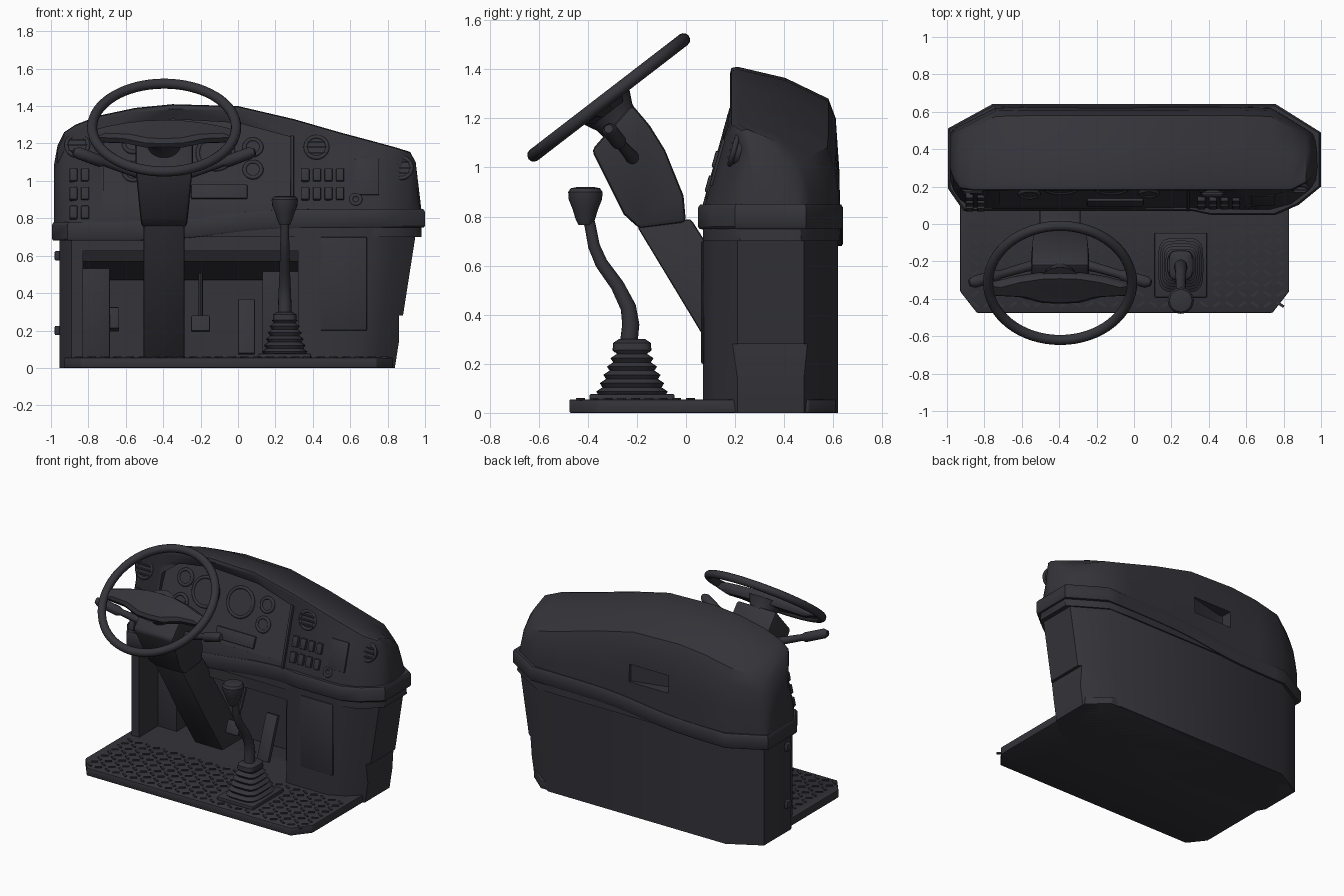
import bpy, bmesh, math
from mathutils import Vector, Matrix

if "Cube" in bpy.data.objects:
    bpy.data.objects.remove(bpy.data.objects["Cube"])

mat = bpy.data.materials.new("charcoal_plastic")
mat.diffuse_color = (0.034, 0.034, 0.042, 1)
mat.use_nodes = True
mat.node_tree.nodes["Principled BSDF"].inputs["Base Color"].default_value = mat.diffuse_color


def finish(ob, bevel=0, angle=35):
    ob.data.materials.clear()
    ob.data.materials.append(mat)
    bpy.ops.object.select_all(action='DESELECT')
    ob.select_set(True)
    bpy.context.view_layer.objects.active = ob
    if bevel:
        m = ob.modifiers.new("bevel", 'BEVEL')
        m.width, m.segments, m.limit_method = bevel, 2, 'ANGLE'
        bpy.ops.object.modifier_apply(modifier=m.name)
    bpy.ops.object.shade_smooth_by_angle(angle=math.radians(angle))
    return ob


def from_bmesh(name, bm, bevel=0):
    bmesh.ops.recalc_face_normals(bm, faces=bm.faces)
    me = bpy.data.meshes.new(name)
    bm.to_mesh(me)
    bm.free()
    ob = bpy.data.objects.new(name, me)
    bpy.context.collection.objects.link(ob)
    return finish(ob, bevel)


def loft(name, rings, bevel=0, closed=False):
    bm = bmesh.new()
    vs = [[bm.verts.new(p) for p in r] for r in rings]
    n = len(vs[0])
    pairs = list(zip(vs, vs[1:])) + ([(vs[-1], vs[0])] if closed else [])
    for a, b in pairs:
        for i in range(n):
            bm.faces.new((a[i], a[(i + 1) % n], b[(i + 1) % n], b[i]))
    if not closed:
        bm.faces.new(vs[0])
        bm.faces.new(vs[-1])
    return from_bmesh(name, bm, bevel)


def box(name, c, s, rot_x=0, bevel=0.006):
    bm = bmesh.new()
    M = Matrix.Translation(c) @ Matrix.Rotation(rot_x, 4, 'X') @ Matrix.Diagonal((*s, 1))
    bmesh.ops.create_cube(bm, size=1, matrix=M)
    return from_bmesh(name, bm, bevel)


def tube(name, pts, radii, n=16):
    pts = [Vector(p) for p in pts]
    rings = []
    for i, p in enumerate(pts):
        d = (pts[min(i + 1, len(pts) - 1)] - pts[max(i - 1, 0)]).normalized()
        u = d.cross(Vector((0, 1, 0.01))).normalized()
        w = d.cross(u)
        rings.append([p + radii[i] * (u * math.cos(t) + w * math.sin(t))
                      for t in (2 * math.pi * k / n for k in range(n))])
    return loft(name, rings)


def torus(name, loc, R, r, rot_x, seg=32):
    bpy.ops.mesh.primitive_torus_add(location=loc, rotation=(rot_x, 0, 0), major_radius=R,
                                     minor_radius=r, major_segments=seg, minor_segments=12)
    bpy.context.object.name = name
    return finish(bpy.context.object, angle=80)


def cut(ob, cutter):
    m = ob.modifiers.new("cut", 'BOOLEAN')
    m.operation, m.object, m.solver = 'DIFFERENCE', cutter, 'EXACT'
    bpy.context.view_layer.objects.active = ob
    bpy.ops.object.modifier_apply(modifier=m.name)
    bpy.data.objects.remove(cutter)
    finish(ob)


# floor plate with raised treads
plan = [(-.93, -.36), (-.84, -.475), (.74, -.475), (.83, -.36), (.83, .5), (.7, .61), (-.74, .61), (-.93, .5)]
loft("floor_plate", [[(x, y, z) for x, y in plan] for z in (0, .055)], .006)
bm = bmesh.new()
for i in range(25):
    for j in range(9):
        x, y = -.85 + .068 * i, -.43 + .056 * j
        if abs(x - .25) > .16 or abs(y + .22) > .19:
            R = Matrix.Rotation(.6 if (i + j) % 2 else -.6, 4, 'Z')
            bmesh.ops.create_cube(bm, size=1, matrix=Matrix.Translation((x, y, .056)) @ R
                                  @ Matrix.Diagonal((.045, .014, .01, 1)))
from_bmesh("floor_treads", bm)

# lower cabinet with footwell and side step cut out
outline = [(-.97, .2), (-.89, .09), (.3, .09), (.4, .07), (.74, .07), (.86, .12), (.975, .21),
           (.975, .48), (.74, .62), (-.74, .62), (-.97, .5)]


def cabinet_ring(z):
    k = .86 + .125 * z / .78
    return [(max(x, -.955) if x < 0 else x * k, y, z) for x, y in outline]


cabinet = loft("lower_cabinet", [cabinet_ring(z) for z in (0, .4, .76)])
cut(cabinet, box("footwell_cutter", (-.255, .19, .34), (1.15, .58, .57), bevel=0))
cut(cabinet, box("step_cutter", (1.06, .35, .12), (.4, .9, .32), bevel=0))
box("footwell_left_block", (-.76, .4, .3), (.15, .2, .6))
box("footwell_right_block", (.23, .42, .3), (.2, .16, .6))
loft("footwell_ceiling", [[(x, .16, .64), (x, .2, .57), (x, .46, .47), (x, .5, .64)] for x in (-.84, .33)])
box("cabinet_door", (.565, .068, .45), (.25, .012, .5))
for z in (.6, .2):
    box("side_latch", (-.965, .25, z), (.03, .05, .05))

# upper hood, lofted across the width: x, front y, back y, top z
stations = [(-.985, .24, .48, 1.08), (-.965, .18, .51, 1.19), (-.93, .13, .53, 1.26), (-.87, .09, .56, 1.30),
            (-.74, .08, .625, 1.35), (-.55, .08, .63, 1.39), (-.35, .08, .63, 1.41), (0, .08, .63, 1.40),
            (.3, .08, .63, 1.33), (.55, .07, .63, 1.258), (.73, .07, .625, 1.21), (.84, .1, .56, 1.18),
            (.92, .16, .51, 1.155), (.95, .19, .49, 1.1), (.98, .22, .47, .85)]


def hood_ring(x, f, b, t):
    h = t - .7
    z1, z2 = .7 + min(.12, .3 * h), t - min(.1, .3 * h)
    rim = max(.18, f + .06)
    b1, b2 = t - min(.13, .3 * h), t - min(.21, .5 * h)
    pts = [(f, .7), (f, z1), (f + .28 * (z2 - z1), z2), (rim, t - .025), (rim + .005, t - .005), (rim + .03, t),
           ((rim + b) / 2, t - .35 * (t - b1)), (b - .05, b1), (b - .02, b2), (b - .005, .7 + .4 * h), (b, .7)]
    return [(x, y, z) for y, z in pts]


hood = loft("dashboard_hood", [hood_ring(*s) for s in stations])


def deep(z):     # back plane of the instrument recess
    return .085 + .4 * (z - .85)


recess = [(-.72, .88), (.28, .88), (.28, 1.235), (0, 1.31), (-.35, 1.33), (-.6, 1.29), (-.72, 1.2)]
cut(hood, loft("recess_cutter", [[(x, -.1, z) for x, z in recess], [(x, deep(z), z) for x, z in recess]]))
scoop = [(.02, .68), (.0, .61), (-.27, .54), (-.3, .54), (-.3, .68)]
cut(hood, loft("scoop_cutter", [[(x, y, z) for x, y in scoop] for z in (.94, 1.06)]))

# belt trim following the joint, dropping towards the left
ring = []
for (x0, y0), (x1, y1) in zip(outline, outline[1:] + outline[:1]):
    n = 16 if abs(x1 - x0) > 1 else 1
    ring += [(x0 + (x1 - x0) * i / n, y0 + (y1 - y0) * i / n) for i in range(n)]


def belt_ring(out, dz):
    return [(x * (1 + out), .35 + (y - .35) * (1 + 3 * out), .765 + .035 * math.tanh(4 * (x + .1)) + dz)
            for x, y in ring]


loft("belt_trim", [belt_ring(-.03, -.05), belt_ring(.018, -.05), belt_ring(.025, -.04), belt_ring(.025, .035),
                   belt_ring(.015, .05), belt_ring(-.03, .05)], closed=True)


# gauges and vents
def dial(name, x, y, z, r, tilt, slats=0):
    a = math.pi / 2 - tilt
    torus(name + "_rim", (x, y, z), r, .011, a)
    n = Vector((0, -math.cos(tilt), math.sin(tilt)))
    c = Vector((x, y, z))
    tube(name + "_face", [c - n * .03, c + n * .004], [r, r], 24)
    for i in range(slats):
        off = (i - (slats - 1) / 2) * 2 * r / (slats + 1)
        w = 2 * math.sqrt(r * r - off * off)
        box(name + "_slat", (x, y - .005 + off * math.tan(tilt), z + off), (w, .025, .008), bevel=0)


for x, z, r in [(-.39, 1.15, .095), (-.12, 1.15, .095), (-.56, 1.2, .05), (-.56, 1.05, .05),
                (.08, 1.18, .045), (.08, 1.06, .045)]:
    dial("gauge", x, deep(z) - .004, z, r, .38)


def face(z):     # plane of the outer panel
    return .075 + .28 * (z - .82)


for x, y, z in [(.42, face(1.18), 1.18), (.87, .195, 1.07), (-.86, .19, 1.19)]:
    dial("air_vent", x, y, z, .058, .27, 3)

# switch banks
for x0, z0, cols, rows in [(.36, .93, 4, 2), (-.88, .83, 2, 3)]:
    for i in range(cols):
        for j in range(rows):
            x, z = x0 + .062 * i, z0 + .1 * j
            box("rocker_switch", (x, face(z) + (.015 if x < 0 else -.002), z), (.042, .04, .07), -.27)
dial("dash_knob", .63, face(.9), .9, .025, .27)
box("radio_unit", (-.1, deep(.94), .94), (.3, .03, .08), -.38)
box("panel_divider", (.29, face(1.04), 1.04), (.018, .03, .42), -.27)
box("glove_panel", (.69, face(1.02), 1.02), (.13, .02, .2), -.27)

# steering column and shroud
WX = -.395
col = [(-.2, .76), (.02, .79), (.33, .3), (.46, .05), (.24, .05), (.06, .33)]
loft("steering_column", [[(WX + s * .11, y, z) for y, z in col] for s in (-1, 1)], .012)
shroud = [(-.22, 1.257), (-.385, 1.07), (-.255, .81), (-.19, .75), (0, .775), (-.01, .885), (-.085, 1.07), (-.147, 1.17)]
loft("column_shroud", [[(WX + s * (.12 + .035 * min(1, (z - .75) / .25)), y, z) for y, z in shroud]
                       for s in (-1, 1)], .02)

# steering wheel
tilt = math.radians(37.6)
W = Vector((WX, -.315, 1.285))
M = Matrix.Translation(W) @ Matrix.Rotation(tilt, 4, 'X')
torus("steering_wheel_rim", W, .385, .027, tilt, 64)
half = [(0, .05), (.12, .045), (.25, .02), (.375, -.02), (.37, -.085), (.22, -.095), (.1, -.135), (0, -.14)]
pad = half + [(-u, v) for u, v in half[-2:0:-1]]
loft("steering_wheel_pad", [[M @ Vector((u * k, v * k, w)) for u, v in pad]
                            for w, k in ((-.05, .8), (-.03, 1), (0, 1), (.018, .85))])
tube("steering_hub", [M @ Vector((0, -.03, w)) for w in (-.02, -.08, -.17)], [.12, .09, .08], 24)
for s in (-1, 1):
    p = [(WX + s * d, y, z) for d, y, z in
         [(.1, -.21, 1.03), (.2, -.235, 1.06), (.32, -.27, 1.10), (.34, -.275, 1.105), (.46, -.31, 1.15), (.485, -.315, 1.157)]]
    tube("stalk_lever", p, [.03, .025, .022, .032, .032, .018])

# gear lever with bellows boot
GX, GY = .25, -.22
box("boot_plate", (GX, GY, .062), (.28, .345, .03))


def soft_square(hx, hy, z, n=32):
    f = lambda c: math.copysign(abs(c) ** .5, c)
    return [(GX + hx * f(math.cos(2 * math.pi * i / n)), GY + hy * f(math.sin(2 * math.pi * i / n)), z) for i in range(n)]


rings = []
for i in range(12):
    t, o = i / 11, .018 * (i % 2)
    rings.append(soft_square(.108 - .055 * t + o, .135 - .08 * t + o, .07 + .017 * i))
loft("gear_boot", rings)
loft("gear_boot_collar", [soft_square(a, a + .015, z) for a, z in ((.055, .245), (.064, .255), (.062, .285), (.04, .3))])
tube("gear_stick", [(GX, y, z) for y, z in [(-.235, .27), (-.225, .36), (-.235, .43), (-.28, .52), (-.345, .61),
                                            (-.375, .68), (-.39, .76), (-.405, .82)]],
     [.036, .035, .032, .028, .026, .024, .023, .023])
tube("gear_knob", [(GX, -.41, z) for z in (.765, .79, .83, .87, .9, .915, .92)],
     [.028, .04, .052, .068, .07, .06, .035], 20)

# pedals
tube("pedal_arm", [(-.2, .25, .24), (-.2, .32, .36), (-.2, .4, .54)], [.012] * 3, 8)
box("brake_pedal", (-.2, .24, .235), (.1, .025, .09), -.4)
box("accelerator_pedal", (.045, .27, .22), (.09, .03, .31), -.35)
box("foot_rest", (-.67, .36, .26), (.07, .06, .12), -.3)
